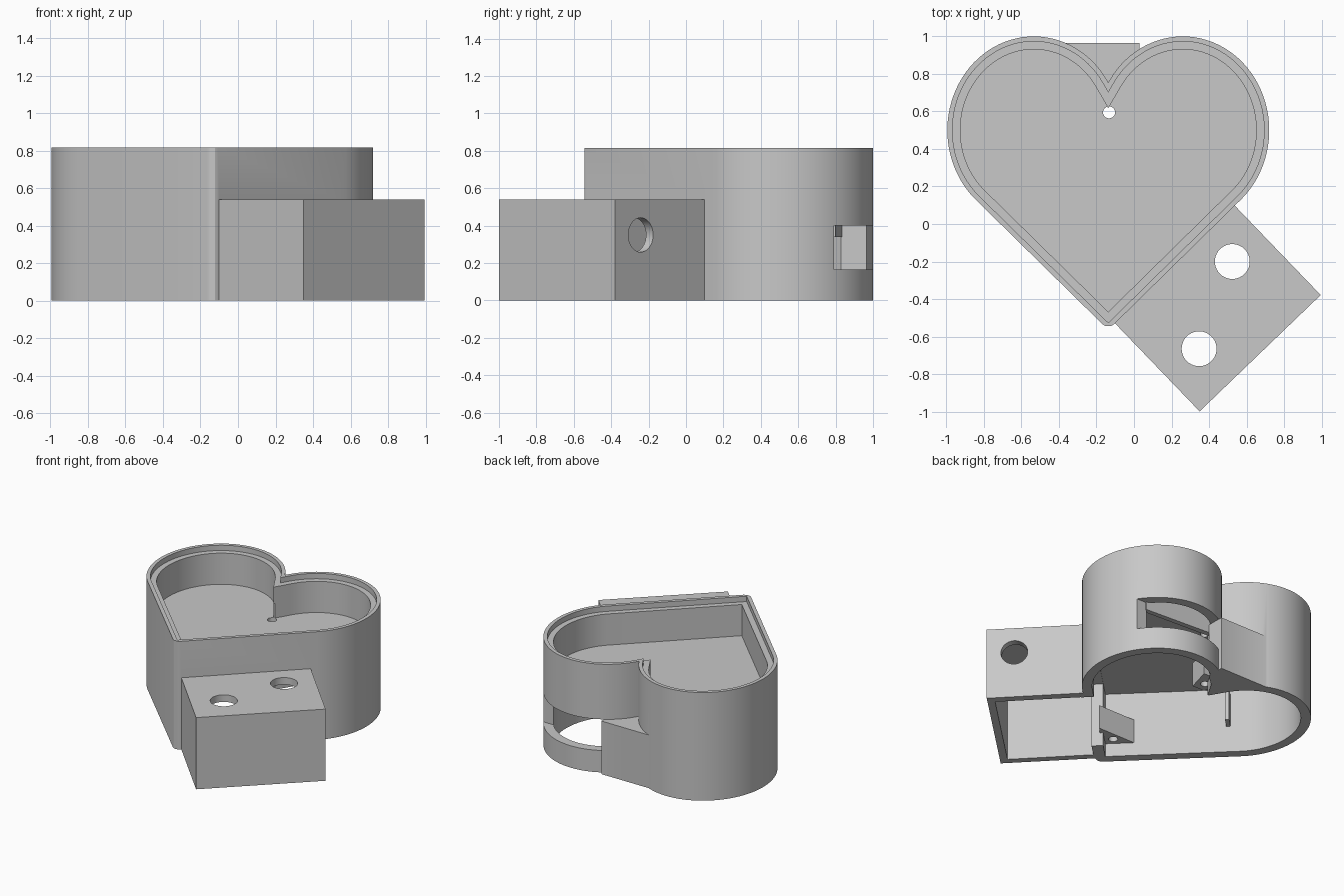
import bpy, bmesh, math
from mathutils import Vector

cube = bpy.data.objects.get("Cube")
if cube:
    bpy.data.objects.remove(cube, do_unlink=True)

grey = bpy.data.materials.new("plain grey")
grey.use_nodes = True
colour = (0.58, 0.58, 0.58, 1)
grey.diffuse_color = colour
grey.node_tree.nodes["Principled BSDF"].inputs["Base Color"].default_value = colour

MID = -0.137          # heart centre line
WALL = 0.069
CEILING, FLOOR, LEDGE, TOP = 0.49, 0.54, 0.775, 0.815


def make(name, bm):
    bmesh.ops.recalc_face_normals(bm, faces=bm.faces)
    mesh = bpy.data.meshes.new(name)
    bm.to_mesh(mesh)
    bm.free()
    mesh.materials.append(grey)
    ob = bpy.data.objects.new(name, mesh)
    bpy.context.collection.objects.link(ob)
    return ob


def prism(name, points, z0, z1):
    bm = bmesh.new()
    face = bm.faces.new([bm.verts.new((p[0], p[1], z0)) for p in points])
    new = bmesh.ops.extrude_face_region(bm, geom=[face])["geom"]
    verts = [v for v in new if isinstance(v, bmesh.types.BMVert)]
    bmesh.ops.translate(bm, verts=verts, vec=(0, 0, z1 - z0))
    return make(name, bm)


def rod(name, centre, axis, radius, depth):
    bm = bmesh.new()
    bmesh.ops.create_cone(bm, cap_ends=True, segments=40, radius1=radius,
                          radius2=radius, depth=depth)
    ob = make(name, bm)
    matrix = Vector(axis).to_track_quat('Z', 'X').to_matrix().to_4x4()
    matrix.translation = centre
    ob.data.transform(matrix)
    return ob


def combine(target, other, operation):
    mod = target.modifiers.new("combine", 'BOOLEAN')
    mod.object, mod.operation, mod.solver = other, operation, 'EXACT'
    bpy.context.view_layer.update()
    graph = bpy.context.evaluated_depsgraph_get()
    mesh = bpy.data.meshes.new_from_object(target.evaluated_get(graph))
    target.modifiers.clear()
    target.data = mesh
    bpy.data.objects.remove(other, do_unlink=True)


def heart(d):
    """Heart outline moved inwards by d: two lobes, a cleft and a tip."""
    c, rx, ry = 0.397, 0.461 - d, 0.5 - d
    cleft = 0.755 - 2 * d
    p = Vector((-c / rx, (cleft - 0.5) / ry))
    start = math.atan2(p.y, p.x) - math.acos(min(1, 1 / p.length))
    end = -math.radians(47)
    half = []
    for i in range(49):
        t = start + (end - start) * i / 48
        half.append((c + rx * math.cos(t), 0.5 + ry * math.sin(t)))
    tip = -0.564 + 1.39 * d
    if d == 0:
        half += [(0.03, tip + 0.029), (0.014, tip + 0.02)]
        bottom = []
    else:
        bottom = [(0, tip)]
    loop = [(0, cleft)] + half + bottom + [(-x, y) for x, y in reversed(half)]
    return [(MID + x, y) for x, y in loop]


# Side box frame: u runs along the heart's straight wall, v points outwards
A = Vector((-0.095, -0.536))
U = Vector((0.645, 0.62)).normalized()
V = Vector((U.y, -U.x))


def box_rect(a0, a1, b0, b1):
    return [A + U * a + V * b for a, b in ((a0, b0), (a1, b0), (a1, b1), (a0, b1))]


# Heart body with the side box
body = prism("heart_container", heart(0), 0, TOP)
combine(body, prism("side_box", box_rect(0, 0.895, -0.04, 0.642), 0, FLOOR), 'UNION')

# Lid ledge, tray and the open underside
combine(body, prism("lid_cut", heart(0.027), LEDGE, 1), 'DIFFERENCE')
combine(body, prism("tray_cut", heart(WALL), FLOOR, 1), 'DIFFERENCE')
combine(body, prism("cavity_cut", heart(WALL), -0.1, CEILING), 'DIFFERENCE')
combine(body, prism("box_cut", box_rect(0.05, 0.84, 0, 0.59), -0.1, CEILING - 0.003),
        'DIFFERENCE')
# Doorway between box and heart, leaving a short wall by the tip
combine(body, prism("doorway_cut", box_rect(0.17, 0.837, -0.2, 0.02), -0.1, CEILING - 0.005),
        'DIFFERENCE')

# Window in the back of one lobe
window = [(0.0, 0.79), (0.635, 0.79), (0.7, 1.1), (0.0, 1.1)]
combine(body, prism("window_cut", window, 0.165, 0.4), 'DIFFERENCE')

# Flat-backed block closing the cleft
block = [(-0.37, 0.965), (0.03, 0.965), (0.03, 0.83), (MID, 0.68), (-0.32, 0.87)]
combine(body, prism("cleft_block", block, 0, 0.4), 'UNION')

# Hanging plate behind the window
plate = [(0.0, 0.835), (0.56, 0.8), (0.56, 0.765), (0.0, 0.795)]
combine(body, prism("window_plate", plate, 0.34, CEILING + 0.01), 'UNION')

# Screw tabs under the cleft and in the tip
cleft_tab = [(MID - 0.1, 0.7), (MID + 0.1, 0.7), (MID + 0.05, 0.52), (MID - 0.05, 0.52)]
tip_tab = [(MID, -0.51), (MID + 0.17, -0.33), (MID - 0.17, -0.33)]
combine(body, prism("cleft_tab", cleft_tab, 0.1, 0.28), 'UNION')
combine(body, prism("tip_tab", tip_tab, 0.1, 0.28), 'UNION')

# Small rib on the long inner wall
rib = [(-0.78, 0.1), (-0.68, 0.2), (-0.66, 0.18), (-0.76, 0.08)]
combine(body, prism("wall_rib", rib, 0.2, 0.45), 'UNION')

# Round holes
up = (0, 0, 1)
for x, y, z, axis, radius, depth in (
        (0.524, -0.2, FLOOR, up, 0.093, 0.3),
        (0.347, -0.665, FLOOR, up, 0.093, 0.3),
        (0.866, -0.24, 0.35, (U.x, U.y, 0), 0.092, 0.3),
        (-0.133, 0.595, 0.3, up, 0.032, 0.7),
        (MID, -0.385, 0.19, up, 0.032, 0.3)):
    combine(body, rod("hole_cut", (x, y, z), axis, radius, depth), 'DIFFERENCE')

# Smooth lobes and holes, sharp edges elsewhere
bpy.ops.object.select_all(action='DESELECT')
body.select_set(True)
bpy.context.view_layer.objects.active = body
bpy.ops.object.shade_smooth_by_angle(angle=math.radians(25))
